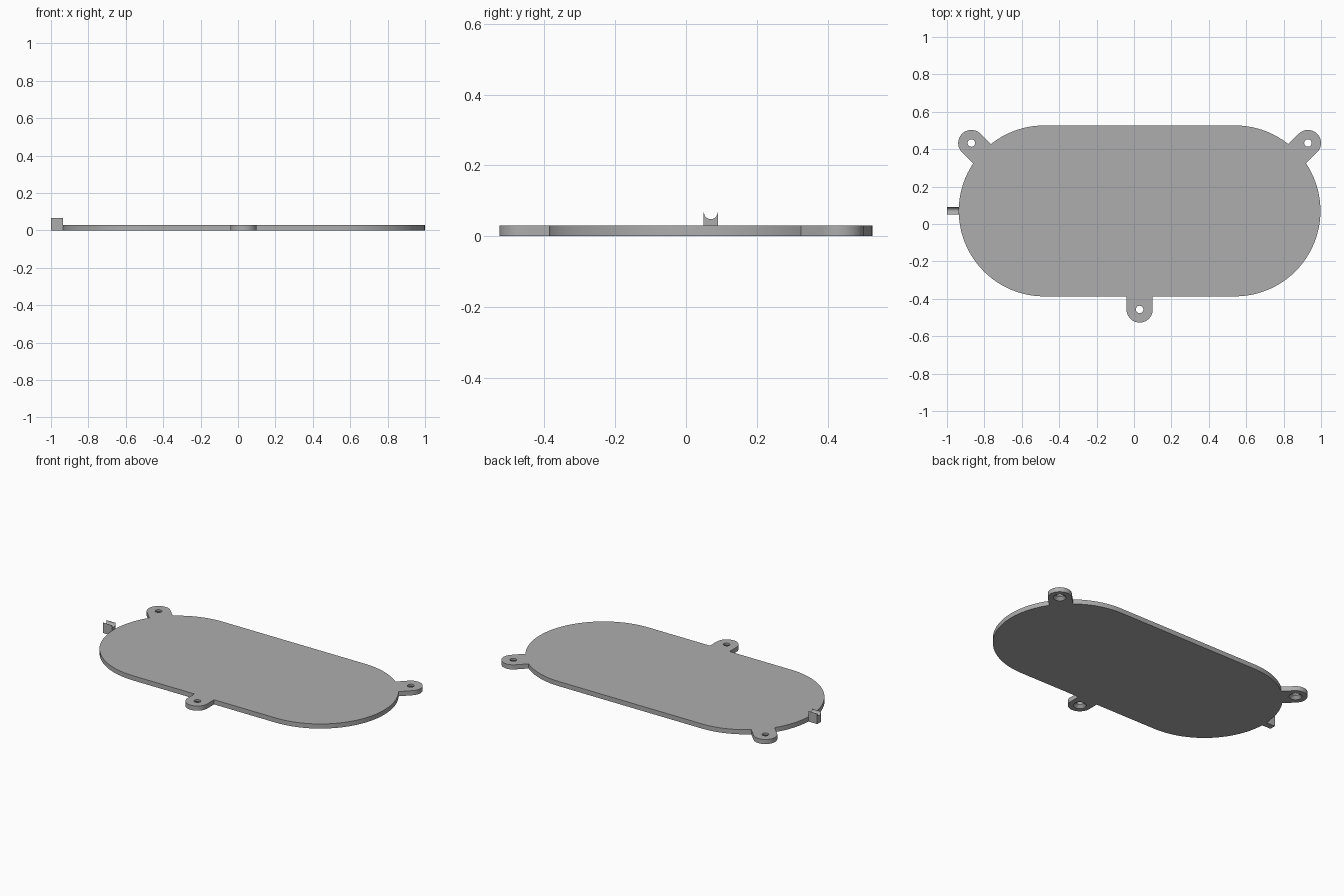
import bpy, bmesh
from math import pi, cos, sin
from mathutils import Vector

cube = bpy.data.objects.get("Cube")
if cube:
    bpy.data.objects.remove(cube, do_unlink=True)

THICK = 0.03
MID_X, MID_Y = 0.03, 0.07      # centre of the plate
HALF, RADIUS = 0.51, 0.457     # straight half length, end radius
TAB_R = 0.07

grey = bpy.data.materials.new("plain grey")
grey.use_nodes = True
colour = (0.42, 0.42, 0.42, 1)
grey.diffuse_color = colour
grey.node_tree.nodes["Principled BSDF"].inputs["Base Color"].default_value = colour


def arc(cx, cy, r, start, end, steps):
    return [Vector((cx + r * cos(start + (end - start) * i / steps),
                    cy + r * sin(start + (end - start) * i / steps), 0))
            for i in range(steps + 1)]


def extrude(name, outline, offset):
    """Solid made by sweeping a closed outline along an offset."""
    bm = bmesh.new()
    face = bm.faces.new([bm.verts.new(p) for p in outline])
    swept = bmesh.ops.extrude_face_region(bm, geom=[face])["geom"]
    bmesh.ops.translate(bm, vec=offset,
                        verts=[v for v in swept if isinstance(v, bmesh.types.BMVert)])
    bmesh.ops.recalc_face_normals(bm, faces=bm.faces)
    mesh = bpy.data.meshes.new(name)
    bm.to_mesh(mesh)
    bm.free()
    mesh.materials.append(grey)
    obj = bpy.data.objects.new(name, mesh)
    bpy.context.collection.objects.link(obj)
    return obj


def boolean(obj, other, operation):
    mod = obj.modifiers.new(operation.lower(), 'BOOLEAN')
    mod.operation, mod.object, mod.solver = operation, other, 'EXACT'
    bpy.context.view_layer.objects.active = obj
    bpy.ops.object.modifier_apply(modifier=mod.name)
    bpy.data.objects.remove(other, do_unlink=True)


def hole_cutter(x, y):
    """Through hole that flares out towards the underside."""
    rings = [(0.044, -0.006), (0.02, 0.018), (0.02, THICK + 0.02)]
    bm = bmesh.new()
    loops = [[bm.verts.new((p.x, p.y, z)) for p in arc(x, y, r, 0, 2 * pi, 32)[:-1]]
             for r, z in rings]
    for low, high in zip(loops, loops[1:]):
        for i in range(len(low)):
            j = (i + 1) % len(low)
            bm.faces.new((low[i], low[j], high[j], high[i]))
    bm.faces.new(loops[0][::-1])
    bm.faces.new(loops[-1])
    mesh = bpy.data.meshes.new("hole_cutter")
    bm.to_mesh(mesh)
    bm.free()
    mesh.materials.append(grey)
    obj = bpy.data.objects.new("hole_cutter", mesh)
    bpy.context.collection.objects.link(obj)
    obj.hide_render = True
    return obj


# Rounded plate
outline = (arc(MID_X + HALF, MID_Y, RADIUS, -pi / 2, pi / 2, 48)
           + arc(MID_X - HALF, MID_Y, RADIUS, pi / 2, 3 * pi / 2, 48))
plate = extrude("cover_plate", outline, (0, 0, THICK))

# Screw tabs: hole centre, outward angle and reach back into the plate
tabs = [(0.93, 0.433, pi / 4, 0.2),
        (-0.87, 0.433, 3 * pi / 4, 0.2),
        (MID_X, -0.457, -pi / 2, 0.15)]
for x, y, angle, reach in tabs:
    back = Vector((-cos(angle), -sin(angle), 0)) * reach
    rim = arc(x, y, TAB_R, angle - pi / 2, angle + pi / 2, 24)
    tab = extrude("screw_tab", rim + [rim[-1] + back, rim[0] + back], (0, 0, THICK))
    boolean(plate, tab, 'UNION')
for x, y, angle, reach in tabs:
    boolean(plate, hole_cutter(x, y), 'DIFFERENCE')

# Cable rest with a round groove on the right end
groove = arc(MID_Y, 0.067, 0.019, 0, -pi, 16)
profile = ([(MID_Y - 0.02, 0), (MID_Y + 0.02, 0), (MID_Y + 0.02, 0.067)]
           + [(p.x, p.y) for p in groove] + [(MID_Y - 0.02, 0.067)])
rest = extrude("cable_rest", [Vector((-1, y, z)) for y, z in profile], (0.064, 0, 0))

# Smooth curved walls, crisp rims
for obj in (plate, rest):
    bpy.ops.object.select_all(action='DESELECT')
    obj.select_set(True)
    bpy.context.view_layer.objects.active = obj
    bpy.ops.object.shade_smooth_by_angle(angle=pi / 6)
